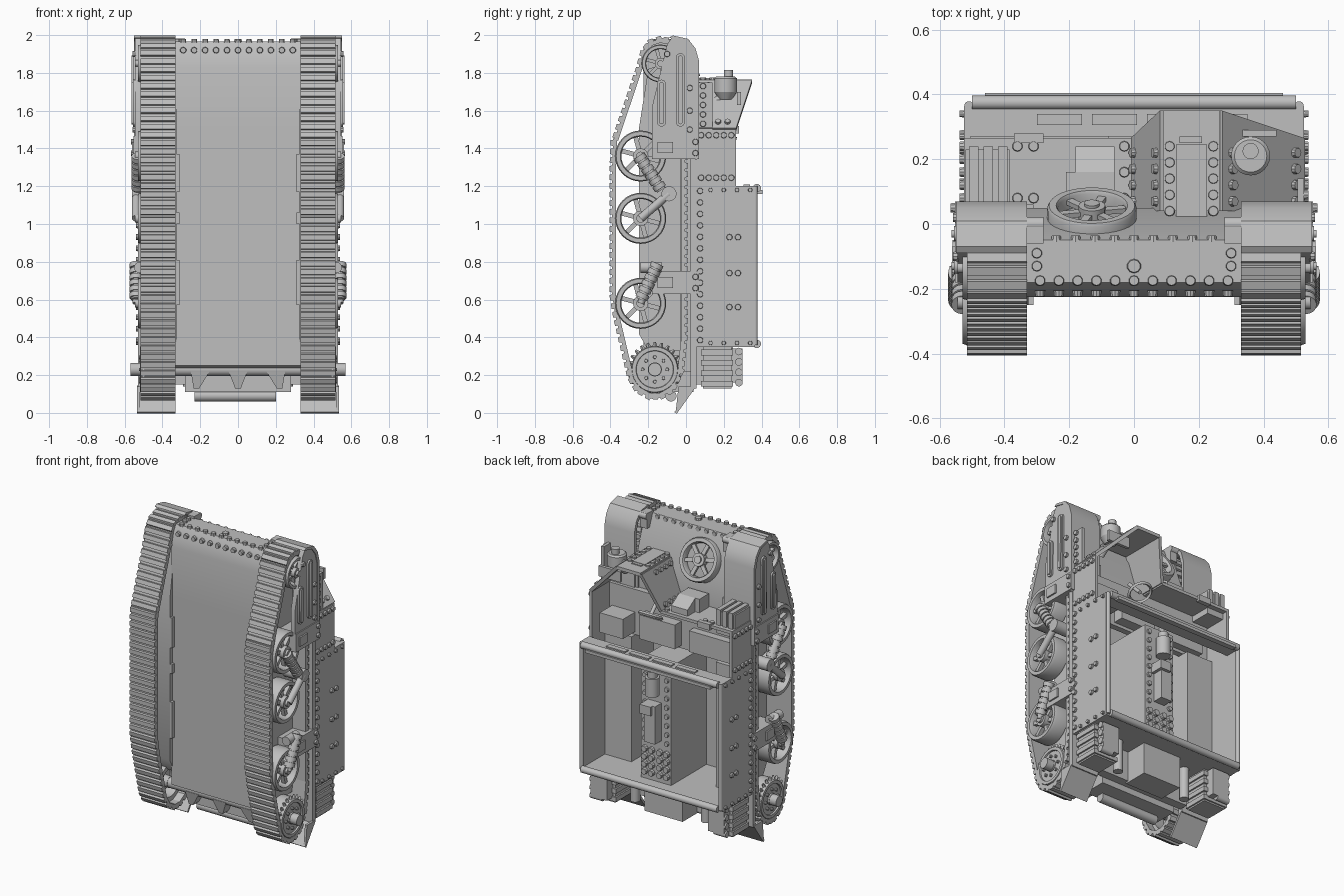
import bpy, bmesh, math
from mathutils import Vector, Matrix

cube = bpy.data.objects.get("Cube")
if cube:
    bpy.data.objects.remove(cube, do_unlink=True)

grey = bpy.data.materials.new("plain grey")
grey.use_nodes = True
grey.diffuse_color = (.52, .52, .52, 1)
grey.node_tree.nodes["Principled BSDF"].inputs["Base Color"].default_value = grey.diffuse_color
X, Y, Z = Vector((1, 0, 0)), Vector((0, 1, 0)), Vector((0, 0, 1))


def line(start, end, count):
    start, end = Vector(start), Vector(end)
    return [start.lerp(end, i / (count - 1)) for i in range(count)]


class Part:
    """Collects simple solids into one named object."""

    def __init__(self, name, mirror=False):
        self.name, self.mirror, self.bm = name, mirror, bmesh.new()

    def loft(self, first, second):
        a = [self.bm.verts.new(p) for p in first]
        b = [self.bm.verts.new(p) for p in second]
        self.bm.faces.new(a)
        self.bm.faces.new(b[::-1])
        for i in range(len(a)):
            j = (i + 1) % len(a)
            self.bm.faces.new((a[j], a[i], b[i], b[j]))
        return self

    def prism(self, axis, outline, low, high):
        place = {"x": lambda p, d: (d, p[0], p[1]), "z": lambda p, d: (p[0], p[1], d)}[axis]
        return self.loft([place(p, low) for p in outline], [place(p, high) for p in outline])

    def box(self, x, y, z):
        return self.prism("z", [(x[0], y[0]), (x[1], y[0]), (x[1], y[1]), (x[0], y[1])], *z)

    def panel(self, points, thick=.02):
        points = [Vector(p) for p in points]
        half = (points[1] - points[0]).cross(points[2] - points[0]).normalized() * thick / 2
        return self.loft([p - half for p in points], [p + half for p in points])

    def rod(self, start, end, radius, tip=None, sides=16):
        start, end = Vector(start), Vector(end)
        way = end - start
        spin = way.to_track_quat("Z", "Y").to_matrix().to_4x4()
        bmesh.ops.create_cone(self.bm, cap_ends=True, segments=sides, radius1=radius,
                              radius2=radius if tip is None else tip, depth=way.length,
                              matrix=Matrix.Translation((start + end) / 2) @ spin)
        return self

    def studs(self, points, way, radius=.017, height=.014):
        for p in points:
            self.rod(Vector(p) - way * .005, Vector(p) + way * height, radius, radius * .85, 10)
        return self

    def ring(self, centre, axis, profile, sides=32):
        spin = axis.to_track_quat("Z", "Y")
        rows = []
        for i in range(sides):
            a = math.tau * i / sides
            rows.append([self.bm.verts.new(Vector(centre) + spin @ Vector((r * math.cos(a), r * math.sin(a), d)))
                         for r, d in profile])
        for i, row in enumerate(rows):
            after = rows[(i + 1) % sides]
            for k in range(len(row)):
                m = (k + 1) % len(row)
                self.bm.faces.new((row[k], row[m], after[m], after[k]))
        return self

    def wheel(self, centre, axis, radius, half):
        centre = Vector(centre)
        self.ring(centre, axis, [(radius, -half), (radius, half * .7), (radius * .96, half), (radius * .8, half),
                                 (radius * .76, half * .7), (radius * .76, -half)])
        self.rod(centre - axis * half, centre + axis * half, radius * .3)
        self.rod(centre, centre + axis * half * 1.3, radius * .17)
        side = axis.orthogonal().normalized()
        for i in range(6):
            arm = Matrix.Rotation(math.tau * i / 6, 3, axis) @ side
            across = axis.cross(arm) * radius * .09
            a, b = centre + arm * radius * .2, centre + arm * radius * .8
            lift = axis * half * .5
            self.loft([a - across, a + across, b + across, b - across],
                      [p + lift for p in (a - across, a + across, b + across, b - across)])
        return self

    def done(self):
        bmesh.ops.recalc_face_normals(self.bm, faces=self.bm.faces)
        for f in self.bm.faces:
            f.smooth = True
        for e in self.bm.edges:
            e.smooth = e.is_manifold and e.calc_face_angle() < math.radians(35)
        mesh = bpy.data.meshes.new(self.name)
        self.bm.to_mesh(mesh)
        self.bm.free()
        mesh.materials.append(grey)
        obj = bpy.data.objects.new(self.name, mesh)
        bpy.context.collection.objects.link(obj)
        if self.mirror:
            obj.modifiers.new("both sides", "MIRROR").use_mirror_merge = False


# Tracks: links spaced evenly along a closed path
path = [Vector((0, y, z)) for y, z in [
    (-.4, 1.43), (-.405, 1.3), (-.405, .62), (-.385, .5), (-.31, .18), (-.27, .11), (-.2, .07), (-.13, .07),
    (-.06, .11), (-.01, .22), (.01, .4), (.01, 1.82), (-.02, 1.93), (-.08, 1.985), (-.14, 1.995), (-.2, 1.975),
    (-.24, 1.92), (-.265, 1.83)]]
spans = [(a, b, (b - a).length) for a, b in zip(path, path[1:] + path[:1])]
LINKS = 92
pitch = sum(s[2] for s in spans) / LINKS
track = Part("track_links", True)
for i in range(LINKS):
    along = i * pitch
    for a, b, size in spans:
        if along < size:
            break
        along -= size
    go = (b - a) / size
    out = go.cross(X)
    base = a + go * along
    outline = [base + go * pitch * u + out * v for u, v in
               [(-.52, -.035), (-.52, -.014), (-.36, -.014), (-.3, 0), (.3, 0), (.36, -.014), (.52, -.014), (.52, -.035)]]
    track.prism("x", [(p.y, p.z) for p in outline], .33, .515)
track.done()

# Frame plates between the tracks, and running wheels
frame = Part("track_frames", True)
frame.prism("x", [(-.25, .42), (-.25, 1.5), (-.2, 1.82), (-.03, 1.88), (-.03, .33), (-.2, .33)], .325, .42)
frame.done()
for name, y, z in [("upper", -.24, 1.36), ("middle", -.24, 1.03), ("lower", -.24, .58), ("idler", -.135, 1.85)]:
    Part(name + "_wheels", True).wheel((.48, y, z), X, .135 if name != "idler" else .1, .05).done()
hub = Vector((.45, -.165, .23))
sprocket = Part("drive_sprockets", True).wheel(hub, X, .125, .07)
sprocket.rod(hub, hub + X * .06, .1, sides=24).rod(hub, hub + X * .12, .035)
for i in range(24):
    tooth = Matrix.Rotation(math.tau * i / 24, 3, X) @ Y
    sprocket.rod(hub + tooth * .12 + X * .05, hub + tooth * .145 + X * .05, .014, .006, 4)
    if i % 3 == 0:
        sprocket.studs([hub + tooth * .065 + X * .06], X, .01)
sprocket.done()

# Suspension: brackets, springs and arms
bogie = Part("suspension_brackets", True)
for z, face in ((1.405, .552), (.69, .535)):
    bogie.box((.34, face), (-.18, .07), (z - .06, z + .06))
    bogie.box((face, face + .01), (-.15, -.07), (z - .03, z + .03))
    bogie.studs([(face, .05, z + d) for d in (-.03, .03)], X)
for z, tall in ((1.27, .1), (1.03, .03), (.69, .12)):
    bogie.box((.31, .34), (-.25, -.12), (z - tall, z + tall))
bogie.rod((.54, -.24, 1.03), (.54, -.09, 1.16), .022).rod((.42, -.09, 1.16), (.56, -.09, 1.16), .04)
bogie.rod((.54, -.24, .58), (.54, -.16, .78), .018).rod((.52, -.24, .77), (.52, -.13, .77), .03)
bogie.done()
spring = Part("ribbed_springs", True)
for start, end in [((.53, -.25, 1.36), (.53, -.13, 1.18)), ((.54, -.15, .79), (.54, -.24, .6))]:
    steps = line(start, end, 7)
    for a, b in zip(steps, steps[1:]):
        spring.rod(a, a.lerp(b, .75), .034).rod(a, b, .026)
spring.done()

# Lower hull: belly shell, solid nose and tail
hull = Part("lower_hull")
hull.box((-.33, .33), (-.225, -.2), (.25, 1.5))
hull.prism("x", [(-.225, 1.5), (-.225, 1.83), (-.205, 1.92), (-.18, 1.965), (-.05, 1.965), (.05, 1.7), (.05, 1.5)], -.33, .33)
hull.prism("x", [(-.225, .25), (-.16, .22), (.05, .22), (.05, .37), (-.225, .37)], -.33, .33)
for s in (-1, 1):
    hull.box(sorted((s * .33, s * .31)), (-.22, .06), (.25, 1.6))
hull.done()
nose = Part("nose_bolts")
nose.studs(line((-.29, -.175, 1.965), (.29, -.175, 1.965), 11), Z)
nose.studs(line((-.29, -.21, 1.92), (.29, -.21, 1.92), 11), -Y)
nose.studs(line((-.24, -.05, 1.95), (.24, -.05, 1.95), 9), Y).studs([(0, -.13, 1.965)], Z, .023)
nose.studs([(s * .3, y, 1.965) for s in (-1, 1) for y in (-.13, -.09)], Z)
nose.done()
Part("nose_lugs", True).box((.28, .33), (-.06, .01), (1.88, 1.98)).rod((.28, 0, 1.96), (.33, 0, 1.96), .022).done()

# Fenders over the front of each track
fender = Part("front_fenders", True)
cover = [(.07, 1.35), (.07, 1.86), (.05, 1.93), (.01, 1.98), (-.07, 1.998)]
inner = [(y - .02, z - .012) for y, z in cover[::-1]]
fender.prism("x", cover + inner, .33, .55)
fender.prism("x", [(-.18, 1.46), (-.18, 1.62), (-.1, 1.95), (-.07, 1.995)] + cover[::-1][1:] + [(-.03, 1.35)], .515, .545)
for y, low, high in [(-.13, 1.54, 1.74), (-.03, 1.54, 1.88)]:
    for x, r in ((.556, .024), (.564, .012)):
        arc = [(y + r * math.cos(math.tau * i / 16), (high if i < 8 else low) + r * math.sin(math.tau * i / 16)) for i in range(16)]
        fender.prism("x", arc, .54, x)
fender.studs([(.545, .02, z) for z in (1.5, 1.6, 1.72)], X).studs([(.545, -.1, 1.9)], X)
fender.done()
guard = Part("mudguards_and_flaps", True)
guard.box((.33, .53), (.025, .055), (.13, 1.36))
guard.panel([(.33, -.055, 0), (.535, -.055, 0), (.535, .045, .14), (.33, .045, .14)], .015)
guard.prism("x", [(-.055, 0), (.045, .14), (-.04, .14)], .52, .535)
guard.done()

# Superstructure: open troop bay and front bay
walls = Part("side_walls", True)
walls.prism("x", [(.05, .36), (.365, .36), (.365, 1.2), (.265, 1.2), (.265, 1.5), (.05, 1.5)], .505, .525)
walls.box((.31, .51), (.05, .13), (.36, 1.2)).box((.31, .51), (.05, .08), (1.2, 1.5))
walls.rod((.51, .365, .36), (.51, .365, 1.2), .014)
walls.done()
bay = Part("bay_bulkheads")
bay.box((-.525, .525), (.05, .365), (.35, .37))
bay.box((-.33, .33), (-.21, -.1), (.36, 1.5)).box((-.5, .5), (.05, .09), (1.2, 1.5))
for z in (.365, 1.19):
    bay.rod((-.5, .375, z), (.5, .375, z), .022)
bay.box((-.46, .46), (.37, .405), (1.16, 1.18)).box((-.51, .51), (.27, .375), (1.18, 1.2))
for i in range(4):
    bay.box((-.3 + i * .17, -.16 + i * .17), (.305, .34), (1.2, 1.208))
bay.done()
rivets = Part("side_wall_bolts", True)
rivets.studs(line((.525, .075, .385), (.525, .075, 1.175), 14), X)
for z in (1.245, 1.47):
    rivets.studs(line((.525, .08, z), (.525, .24, z), 5), X)
rivets.studs([(.525, y, z) for z in (.56, .74, .93) for y in (.23, .275)], X)
rivets.studs([(.525, y, z) for z in (.37, 1.18) for y in (.13, .2, .27, .34)], X, .012)
rivets.done()

# Central tunnel with its machinery
tunnel = Part("drive_tunnel")
tunnel.box((-.08, .14), (-.12, .27), (.37, 1.16))
for x in (-.05, .11):
    tunnel.studs(line((x, .27, .64), (x, .27, 1.12), 9), Y)
tunnel.studs([(x, .27, z) for x in (-.05, 0, .06, .11) for z in (.42, .47, .52, .57)], Y, .022, .02)
tunnel.rod((.03, .31, .96), (.03, .31, 1.08), .045).rod((.03, .31, 1.08), (.03, .31, 1.12), .03)
tunnel.box((-.01, .07), (.27, .34), (.65, .9)).box((.01, .09), (.27, .36), (.84, .9))
tunnel.done()
seats = Part("seats_and_boxes")
seats.box((.31, .48), (.09, .22), (1.22, 1.35)).box((-.03, .23), (.09, .16), (1.22, 1.38))
seats.box((-.42, -.12), (.09, .14), (1.22, 1.36))
seats.done()

# Driver's cab: faceted shield, open behind
cab = Part("driver_cab_shield")
corners = [(0, .265, 1.5), (.09, .35, 1.755), (.265, .35, 1.755), (.52, .265, 1.5)]
for a, b in zip(corners, corners[1:]):
    cab.panel([(a[0], .04, a[2]), a, b, (b[0], .04, b[2])], .022)
cab.box((.13, .225), (.02, .245), (1.76, 1.772)).box((.14, .21), (.25, .27), (1.76, 1.772))
cab.studs([(x, y, 1.762) for x in (.11, .245) for y in (.04, .09, .14, .19, .24)], Z)
for a, b, way in [(corners[0], corners[1], Vector((-.94, 0, .34))), (corners[3], corners[2], Vector((.71, 0, .71)))]:
    for t in (.12, .88):
        spot = Vector(a).lerp(Vector(b), t) + way * .01
        cab.studs([(spot.x, y, spot.z) for y in (.07, .12, .17, .22)], way)
cab.done()
Part("cab_side_wall").box((.505, .525), (.05, .14), (1.5, 1.75)).studs(line((.525, .09, 1.53), (.525, .09, 1.73), 5), X).done()
lamp = Part("headlamp")
lamp.rod((.36, .21, 1.66), (.36, .21, 1.7), .035, .06, 24).rod((.36, .21, 1.7), (.36, .21, 1.77), .06, sides=24)
lamp.rod((.36, .21, 1.77), (.36, .21, 1.78), .06, .05, 24).rod((.36, .225, 1.78), (.36, .225, 1.815), .025)
lamp.rod((.36, .21, 1.69), (.36, .12, 1.62), .02).box((.28, .44), (.27, .29), (1.63, 1.7))
lamp.done()

# Gunner's side: front wall, mount and stowage
front = Part("gunner_front_wall")
front.box((-.525, 0), (.05, .265), (1.49, 1.51))
front.studs([(x, y, 1.51) for y in (.08, .24) for x in (-.36, -.31, -.03)] + [(-.03, .16, 1.51)], Z)
front.box((-.21, -.06), (.06, .16), (1.5, 1.6)).box((-.37, -.28), (.25, .28), (1.48, 1.52))
front.prism("x", [(.16, 1.5), (.16, 1.6), (.24, 1.55), (.24, 1.5)], -.18, -.06)
front.done()
crate = Part("stowage_rack").box((-.52, -.385), (.07, .23), (1.45, 1.6))
for i in range(3):
    crate.box((-.51 + i * .045, -.48 + i * .045), (.06, .24), (1.5, 1.615))
crate.done()
tilt = Vector((0, .91, .42))
Part("spare_wheel").wheel((-.13, .03, 1.79), tilt, .138, .03).done()
wheel = Part("steering_wheel").ring((.12, .2, 1.42), Vector((0, .5, -.87)), [(.08, 0), (.07, .012), (.06, 0), (.07, -.012)])
wheel.rod((.12, .2, 1.42), (.12, .1, 1.52), .012).done()

# Tail: axle, hooks, pipe and rear stowage
tail = Part("axle_and_tow_hooks")
tail.rod((-.55, -.165, .23), (.55, -.165, .23), .035)
for x in (-.2, 0, .2):
    tail.loft([(x + d, y, .22) for d, y in ((-.05, -.2), (.05, -.2), (.05, -.1), (-.05, -.1))],
              [(x * 1.1 + d, y, .13) for d, y in ((-.015, -.18), (.015, -.18), (.015, -.1), (-.015, -.1))])
tail.rod((-.23, -.08, .09), (.2, -.08, .09), .03).box((-.28, .28), (-.12, .04), (.11, .24))
tail.done()
Part("rear_locker").box((-.15, .13), (.08, .25), (.14, .36)).box((-.33, .33), (.04, .1), (.15, .36)).done()
rack = Part("rear_side_boxes", True).box((.35, .51), (.09, .24), (.13, .35))
for z in (.14, .195, .25, .305):
    rack.box((.34, .52), (.08, .25), (z, z + .03)).rod((.41, .28, z + .02), (.5, .28, z + .02), .02)
rack.rod((.26, .16, .14), (.26, .16, .36), .03).box((.37, .49), (.24, .3), (.16, .34))
rack.done()
